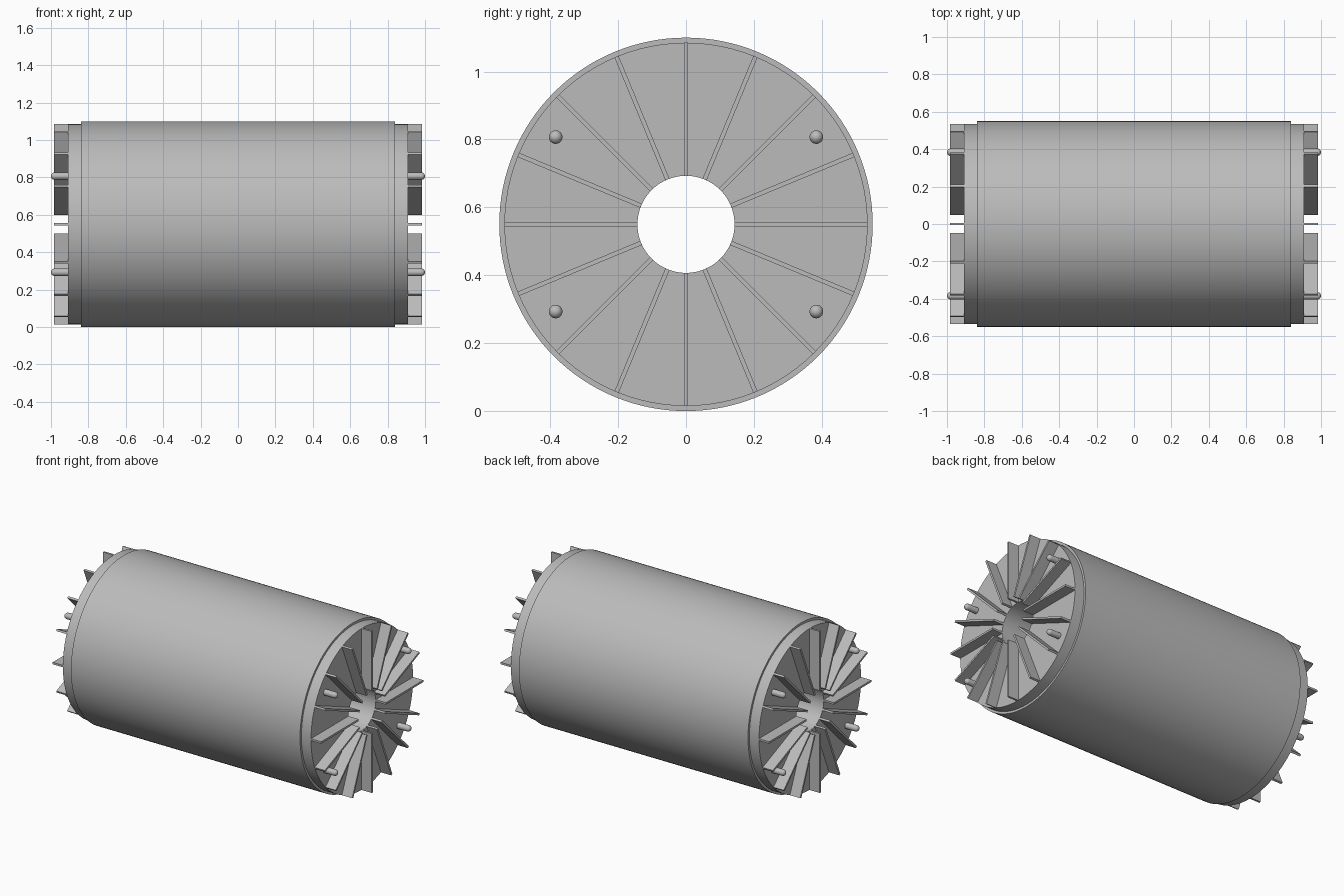
import bpy, bmesh, math
from mathutils import Matrix, Vector

cube = bpy.data.objects.get("Cube")
if cube:
    bpy.data.objects.remove(cube, do_unlink=True)

CENTRE_Z = 0.55
BORE = 0.143
RING_R = 0.535
RING_X = 0.91

steel = bpy.data.materials.new("grey steel")
steel.use_nodes = True
GREY = (0.5, 0.5, 0.5, 1)
steel.diffuse_color = GREY
steel.node_tree.nodes["Principled BSDF"].inputs["Base Color"].default_value = GREY


def add_object(name, bm, smooth=False):
    """Turn a bmesh built around the x axis into an object at shaft height."""
    bmesh.ops.recalc_face_normals(bm, faces=bm.faces)
    mesh = bpy.data.meshes.new(name)
    bm.to_mesh(mesh)
    bm.free()
    mesh.materials.append(steel)
    obj = bpy.data.objects.new(name, mesh)
    obj.location.z = CENTRE_Z
    bpy.context.collection.objects.link(obj)
    if smooth:
        bpy.ops.object.select_all(action='DESELECT')
        obj.select_set(True)
        bpy.context.view_layer.objects.active = obj
        bpy.ops.object.shade_smooth_by_angle(angle=math.radians(30))
    return obj


def lathe(name, profile, closed, steps, centre=(0, 0, 0)):
    """Spin (x, radius) points about an axis parallel to x."""
    bm = bmesh.new()
    verts = [bm.verts.new((x, 0, r)) for x, r in profile]
    edges = [bm.edges.new(pair) for pair in zip(verts, verts[1:])]
    if closed:
        edges.append(bm.edges.new((verts[-1], verts[0])))
    bmesh.ops.spin(bm, geom=verts + edges, cent=(0, 0, 0), axis=(1, 0, 0),
                   angle=math.tau, steps=steps)
    bmesh.ops.remove_doubles(bm, verts=bm.verts, dist=1e-5)
    bmesh.ops.translate(bm, verts=bm.verts, vec=centre)
    return add_object(name, bm, smooth=True)


# Laminated core with a through bore
lathe("core", [(-0.84, BORE), (-0.84, CENTRE_Z), (0.84, CENTRE_Z), (0.84, BORE)],
      True, 128)

for side, label in ((-1, "right"), (1, "left")):
    # End ring
    lathe(label + "_end_ring",
          [(side * 0.84, BORE), (side * 0.84, RING_R),
           (side * RING_X, RING_R), (side * RING_X, BORE)], True, 96)

    # Radial cooling fins
    bm = bmesh.new()
    size = Vector((0.08, 0.013, RING_R - BORE))
    middle = Vector((side * 0.945, 0, (RING_R + BORE) / 2))
    for i in range(16):
        turn = Matrix.Rotation(i * math.tau / 16, 4, 'X')
        bmesh.ops.create_cube(bm, size=1, matrix=turn @ Matrix.Translation(middle)
                              @ Matrix.Diagonal(size).to_4x4())
    add_object(label + "_cooling_fins", bm)

    # Round-ended balancing pins
    r = 0.02
    dome = [(side * (1 - r + r * math.sin(a)), r * math.cos(a))
            for a in (math.pi / 2 * k / 6 for k in range(7))]
    for y in (-0.384, 0.384):
        for z in (-0.257, 0.257):
            lathe(label + "_balancing_pin", [(side * 0.9, r)] + dome, False, 24,
                  centre=(0, y, z))
